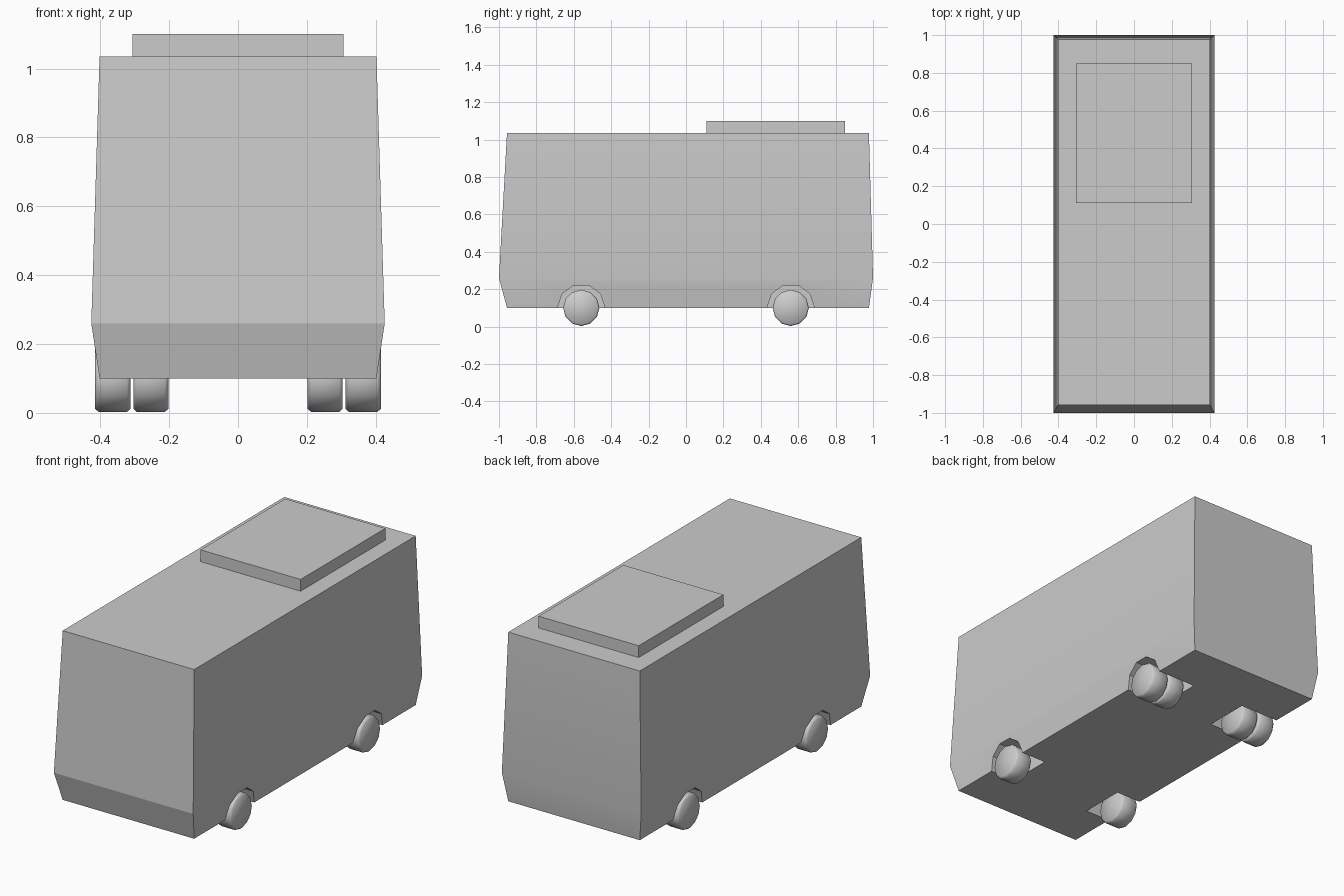
import bpy, bmesh
from math import cos, sin, pi, radians

if "Cube" in bpy.data.objects:
    bpy.data.objects.remove(bpy.data.objects["Cube"])


def make_object(name, rings):
    """Closed loft through rings with equal vertex counts, capped at both ends."""
    bm = bmesh.new()
    loops = [[bm.verts.new(p) for p in ring] for ring in rings]
    n = len(loops[0])
    for a, b in zip(loops, loops[1:]):
        for i in range(n):
            j = (i + 1) % n
            bm.faces.new((a[i], a[j], b[j], b[i]))
    bm.faces.new(loops[0])
    bm.faces.new(loops[-1])
    bmesh.ops.recalc_face_normals(bm, faces=bm.faces)
    mesh = bpy.data.meshes.new(name)
    bm.to_mesh(mesh)
    bm.free()
    obj = bpy.data.objects.new(name, mesh)
    bpy.context.collection.objects.link(obj)
    return obj


def activate(obj):
    bpy.ops.object.select_all(action='DESELECT')
    obj.select_set(True)
    bpy.context.view_layer.objects.active = obj


def rect(hx, y0, y1, z):
    return [(-hx, y0, z), (hx, y0, z), (hx, y1, z), (-hx, y1, z)]


def circle(x, y, z, r, n):
    return [(x, y + r * cos(2 * pi * i / n), z + r * sin(2 * pi * i / n)) for i in range(n)]


def wheel(name, side, x0, x1, y):
    # Low-poly tyre with chamfered rims, smooth shaded
    c = 0.01
    profile = [(x0, 0.088), (x0 + c, 0.097), (x1 - c, 0.097), (x1, 0.088)]
    obj = make_object(name, [circle(side * x, y, 0.1, r, 12) for x, r in profile])
    obj.data.polygons.foreach_set("use_smooth", [True] * len(obj.data.polygons))


# Body shell, widest just above the skirt
body = make_object("body", [
    rect(0.402, -0.957, 0.978, 0.10),
    rect(0.426, -1.0, 1.0, 0.26),
    rect(0.402, -0.957, 0.978, 1.035),
])

# Wheel arches: shallow at the front, deep at the back for the twin wheels
for side, label in ((-1, "left"), (1, "right")):
    for y, depth, end in ((-0.56, 0.25, "front"), (0.56, 0.165, "rear")):
        cutter = make_object("arch_cutter", [circle(side * x, y, 0.1, 0.127, 10)
                                             for x in (depth, 0.6)])
        cutter.hide_render = True
        activate(body)
        mod = body.modifiers.new("arch", 'BOOLEAN')
        mod.operation = 'DIFFERENCE'
        mod.solver = 'EXACT'
        mod.object = cutter
        bpy.ops.object.modifier_apply(modifier=mod.name)
        bpy.data.objects.remove(cutter, do_unlink=True)

        # Outer wheels on both axles, inner twins on the rear only
        wheel(f"{end}_{label}_wheel", side, 0.312, 0.415, y)
        if end == "rear":
            wheel(f"rear_{label}_inner_wheel", side, 0.202, 0.304, y)

activate(body)
bpy.ops.object.shade_smooth_by_angle(angle=radians(15))

# Roof unit
make_object("roof_unit", [rect(0.306, 0.11, 0.85, z) for z in (1.035, 1.10)])
